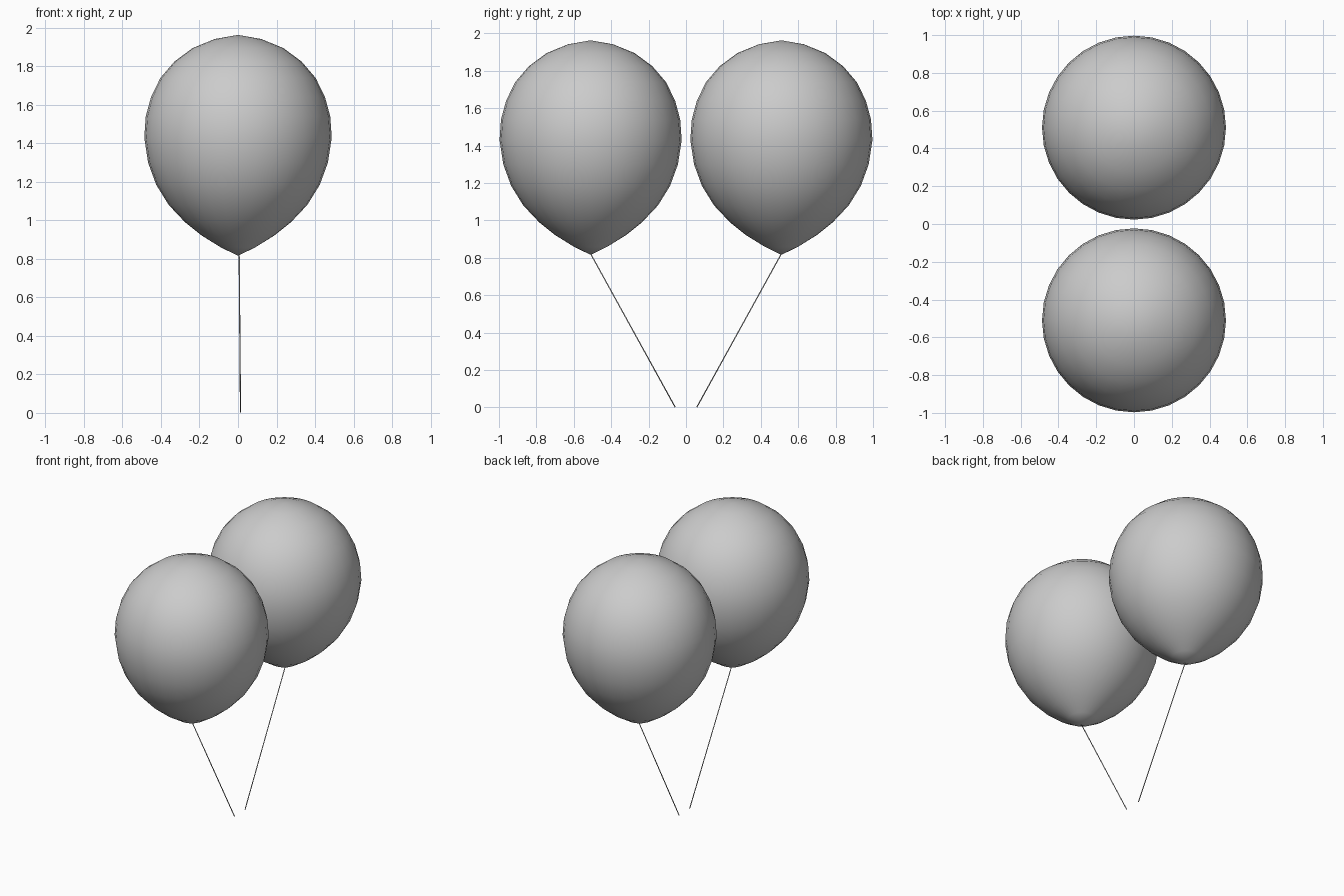
import bpy, bmesh, math
from mathutils import Vector

if "Cube" in bpy.data.objects:
    bpy.data.objects.remove(bpy.data.objects["Cube"])

# Balloon half-profile: (radius, height), bottom tip to crown
PROFILE = [(0, .816), (.09, .860), (.19, .922), (.275, .99), (.36, 1.08),
           (.425, 1.185), (.467, 1.30), (.487, 1.43), (.479, 1.54),
           (.452, 1.64), (.403, 1.74), (.33, 1.825), (.235, 1.895),
           (.12, 1.942), (0, 1.963)]
SEGMENTS = 32


def finish(bm, name):
    bmesh.ops.recalc_face_normals(bm, faces=bm.faces)
    mesh = bpy.data.meshes.new(name)
    bm.to_mesh(mesh)
    bm.free()
    for p in mesh.polygons:
        p.use_smooth = True
    obj = bpy.data.objects.new(name, mesh)
    bpy.context.collection.objects.link(obj)
    return obj


def balloon(name, y):
    bm = bmesh.new()
    verts = [bm.verts.new((r, 0, z)) for r, z in PROFILE]
    edges = [bm.edges.new(pair) for pair in zip(verts, verts[1:])]
    bmesh.ops.spin(bm, geom=verts + edges, cent=(0, 0, 0), axis=(0, 0, 1),
                   angle=2 * math.pi, steps=SEGMENTS, use_duplicate=False)
    bmesh.ops.remove_doubles(bm, verts=bm.verts, dist=1e-4)
    finish(bm, name).location.y = y


def string(name, start, end, radius=.003):
    start, end = Vector(start), Vector(end)
    axis = end - start
    bm = bmesh.new()
    bmesh.ops.create_cone(bm, cap_ends=True, segments=8, radius1=radius,
                          radius2=radius, depth=axis.length)
    obj = finish(bm, name)
    obj.location = (start + end) / 2
    obj.rotation_mode = 'QUATERNION'
    obj.rotation_quaternion = axis.to_track_quat('Z', 'Y')


# Mirrored pair of balloons, each with its string slanting to the middle
for side, label in ((-1, "front"), (1, "back")):
    balloon(label + "_balloon", side * .51)
    string(label + "_string", (.013, side * .058, .002), (.006, side * .51, .822))
